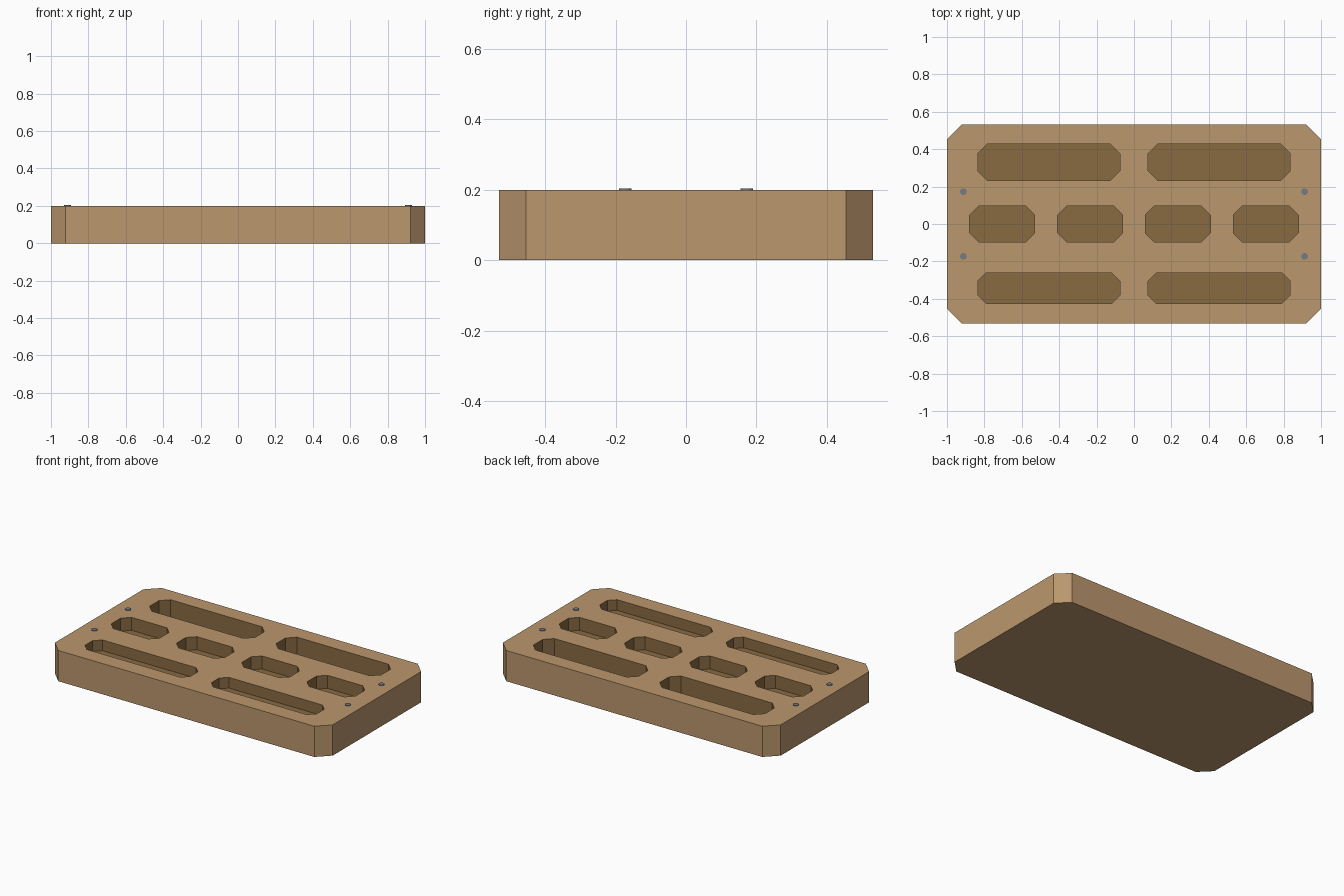
import bpy, bmesh

if "Cube" in bpy.data.objects:
    bpy.data.objects.remove(bpy.data.objects["Cube"])

TOP = 0.2


def material(name, color):
    m = bpy.data.materials.new(name)
    m.diffuse_color = (*color, 1)
    m.use_nodes = True
    m.node_tree.nodes["Principled BSDF"].inputs["Base Color"].default_value = m.diffuse_color
    return m


wood = material("wood", (0.50, 0.31, 0.155))
dark_wood = material("dark_wood", (0.25, 0.145, 0.055))
steel = material("steel", (0.18, 0.20, 0.23))


def add_prism(bm, x0, x1, y0, y1, z0, z1, c):
    """Upright block with its four vertical corners cut by c."""
    outline = [(x0 + c, y0), (x1 - c, y0), (x1, y0 + c), (x1, y1 - c),
               (x1 - c, y1), (x0 + c, y1), (x0, y1 - c), (x0, y0 + c)]
    base = bm.faces.new([bm.verts.new((x, y, z0)) for x, y in outline])
    ext = bmesh.ops.extrude_face_region(bm, geom=[base])["geom"]
    bmesh.ops.translate(bm, vec=(0, 0, z1 - z0),
                        verts=[g for g in ext if isinstance(g, bmesh.types.BMVert)])


def finish(bm, name, mat):
    bmesh.ops.recalc_face_normals(bm, faces=bm.faces)
    mesh = bpy.data.meshes.new(name)
    bm.to_mesh(mesh)
    bm.free()
    mesh.materials.append(mat)
    ob = bpy.data.objects.new(name, mesh)
    bpy.context.collection.objects.link(ob)
    return ob


# Tray block with clipped corners
bm = bmesh.new()
add_prism(bm, -1, 1, -0.532, 0.532, 0, TOP, 0.078)
tray = finish(bm, "tray_block", wood)

# Pocket cutters: (centre xs, half width, y range, depth, corner cut)
rows = [
    ((-0.455, 0.455), 0.379, (0.233, 0.428), 0.13, 0.05),
    ((-0.705, -0.235, 0.235, 0.705), 0.174, (-0.095, 0.095), 0.085, 0.047),
    ((-0.455, 0.455), 0.379, (-0.424, -0.262), 0.07, 0.042),
]
bm = bmesh.new()
for xs, hw, (y0, y1), depth, c in rows:
    for x in xs:
        add_prism(bm, x - hw, x + hw, y0, y1, TOP - depth, TOP + 0.1, c)
cutter = finish(bm, "pocket_cutter", dark_wood)
cutter.hide_render = True
cutter.hide_set(True)

cut = tray.modifiers.new("pockets", "BOOLEAN")
cut.operation = "DIFFERENCE"
cut.solver = "EXACT"
cut.material_mode = "TRANSFER"
cut.object = cutter

# Small locating pins near the ends
for i, (sx, sy) in enumerate([(-1, -1), (1, -1), (-1, 1), (1, 1)]):
    bpy.ops.mesh.primitive_cylinder_add(vertices=16, radius=0.018, depth=0.02,
                                        location=(sx * 0.912, sy * 0.173, TOP - 0.006))
    pin = bpy.context.object
    pin.name = f"pin_{i + 1}"
    pin.data.materials.append(steel)
    bpy.ops.object.shade_smooth_by_angle()
